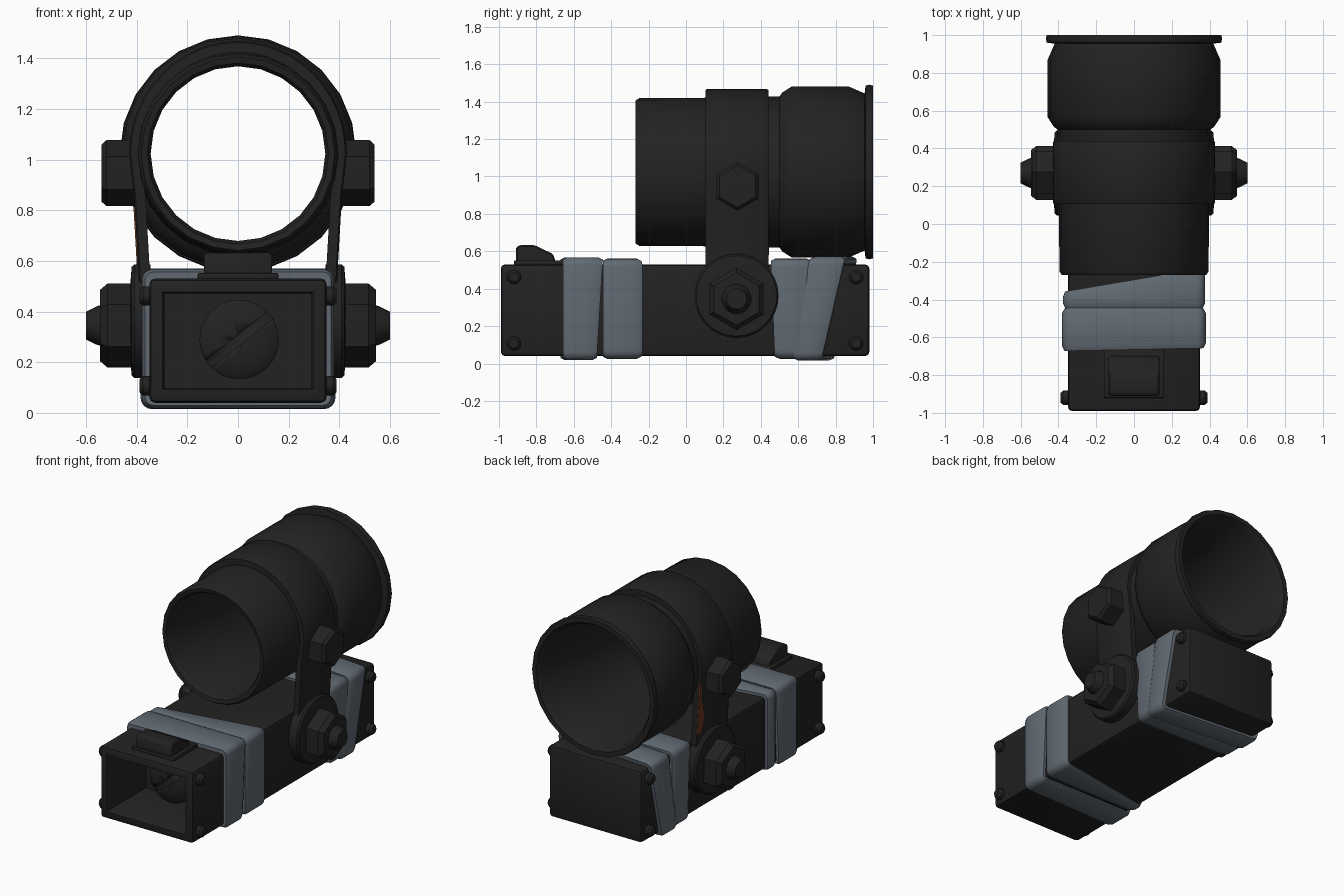
import bpy, bmesh, math
from mathutils import Matrix

if "Cube" in bpy.data.objects:
    bpy.data.objects.remove(bpy.data.objects["Cube"])

def mat(name, c):
    m = bpy.data.materials.new(name)
    m.diffuse_color = (*c, 1)
    m.use_nodes = True
    m.node_tree.nodes["Principled BSDF"].inputs["Base Color"].default_value = m.diffuse_color
    return m

BLACK = mat("black_metal", (0.016, 0.016, 0.016))
TAPE = mat("grey_tape", (0.12, 0.145, 0.17))
RUST = mat("rust_brown", (0.15, 0.04, 0.015))

def finish(name, bm, material, angle=35):
    bmesh.ops.remove_doubles(bm, verts=bm.verts, dist=1e-5)
    bmesh.ops.recalc_face_normals(bm, faces=bm.faces)
    me = bpy.data.meshes.new(name)
    bm.to_mesh(me)
    bm.free()
    ob = bpy.data.objects.new(name, me)
    bpy.context.collection.objects.link(ob)
    me.materials.append(material)
    bpy.ops.object.select_all(action='DESELECT')
    ob.select_set(True)
    bpy.context.view_layer.objects.active = ob
    bpy.ops.object.shade_smooth_by_angle(angle=math.radians(angle))
    return ob

def grid(bm, rings, close_rings=False):
    """Skin closed rings of points; optionally join the last ring to the first."""
    vs = [[bm.verts.new(p) for p in r] for r in rings]
    n, m = len(vs), len(vs[0])
    for i in range(n if close_rings else n - 1):
        for j in range(m):
            a, b = vs[i], vs[(i + 1) % n]
            bm.faces.new((a[j], a[(j + 1) % m], b[(j + 1) % m], b[j]))
    if not close_rings:
        bm.faces.new(vs[0])
        bm.faces.new(vs[-1])

def lathe(name, prof, axis, centre, segs=24, phase=0.0, closed=False):
    """Revolve (radius, position) points about the x or y axis."""
    rings = []
    for r, t in prof:
        ring = []
        for k in range(segs):
            a = phase + 2 * math.pi * k / segs
            u, w = r * math.cos(a), r * math.sin(a)
            p = (t, u, w) if axis == 'x' else (u, t, w)
            ring.append([p[i] + centre[i] for i in range(3)])
        rings.append(ring)
    bm = bmesh.new()
    grid(bm, rings, closed)
    return finish(name, bm, BLACK)

def box(name, lo, hi, bev=0.0, material=BLACK, rot=None):
    bm = bmesh.new()
    bmesh.ops.create_cube(bm, size=1)
    for v in bm.verts:
        v.co = [(lo[i] + hi[i]) / 2 + v.co[i] * (hi[i] - lo[i]) for i in range(3)]
    if bev:
        bmesh.ops.bevel(bm, geom=bm.edges[:], offset=bev, segments=2, profile=0.5, affect='EDGES')
    if rot:
        bmesh.ops.rotate(bm, verts=bm.verts, cent=[(lo[i] + hi[i]) / 2 for i in range(3)],
                         matrix=Matrix.Rotation(rot, 3, 'Y'))
    return finish(name, bm, material)

# Long housing with a deep rectangular recess in its front
bm = bmesh.new()
bmesh.ops.create_cube(bm, size=1)
for v in bm.verts:
    v.co = (v.co.x * 0.70, -0.005 + v.co.y * 1.97, 0.285 + v.co.z * 0.49)
bmesh.ops.bevel(bm, geom=bm.edges[:], offset=0.022, segments=2, profile=0.5, affect='EDGES')
bm.normal_update()
front = max((f for f in bm.faces if f.normal.y < -0.99), key=lambda f: f.calc_area())
bmesh.ops.inset_region(bm, faces=[front], thickness=0.042)
bmesh.ops.inset_region(bm, faces=[front], thickness=0.01, depth=-0.012)
new = bmesh.ops.extrude_discrete_faces(bm, faces=[front])["faces"][0]
for v in new.verts:
    v.co.y += 0.4
finish("housing", bm, BLACK)

# Slotted screw head inside the recess
head = lathe("slotted_head", [(0.157, -0.56), (0.157, -0.73), (0.14, -0.745), (0.08, -0.757), (0.02, -0.76)],
             'y', (0.005, 0, 0.29), 32)
cutter = box("slot_cutter", (-0.195, -0.8, 0.272), (0.205, -0.725, 0.308), rot=-math.radians(38))
md = head.modifiers.new("slot", 'BOOLEAN')
md.operation, md.object = 'DIFFERENCE', cutter
bpy.context.view_layer.objects.active = head
bpy.ops.object.modifier_apply(modifier="slot")
bpy.data.objects.remove(cutter)

# Top latch: side profile extruded across x, on a base plate
bm = bmesh.new()
side = [(-0.91, 0.52), (-0.91, 0.62), (-0.89, 0.633), (-0.81, 0.633), (-0.71, 0.585), (-0.69, 0.52)]
grid(bm, [[(x, y, z) for y, z in side] for x in (-0.135, 0.135)])
bmesh.ops.bevel(bm, geom=bm.edges[:], offset=0.008, segments=1, affect='EDGES')
finish("latch", bm, BLACK)
box("latch_plate", (-0.16, -0.92, 0.52), (0.16, -0.66, 0.552), 0.008)

# Open tube with wide rear bell and flange
lathe("tube", [(0.345, -0.245), (0.358, -0.265), (0.382, -0.27), (0.395, -0.25), (0.397, 0.10),
               (0.405, 0.50), (0.425, 0.515), (0.457, 0.565), (0.457, 0.87), (0.42, 0.955),
               (0.462, 0.96), (0.467, 0.98), (0.462, 1.0), (0.43, 1.0), (0.41, 0.97),
               (0.385, 0.6), (0.345, 0.3)], 'y', (0, 0, 1.024), 24, closed=True)

# Strap over the tube, running down both sides of the housing
path = [(0.385, 0.30), (0.39, 0.50), (0.41, 0.85)]
path += [(0.43 * math.cos(math.pi * k / 24), 1.024 + 0.445 * math.sin(math.pi * k / 24)) for k in range(25)]
path += [(-x, z) for x, z in reversed(path[:3])]
rings = []
for i, (x, z) in enumerate(path):
    (x0, z0), (x1, z1) = path[max(i - 1, 0)], path[min(i + 1, len(path) - 1)]
    l = math.hypot(x1 - x0, z1 - z0)
    nx, nz = (z1 - z0) / l, -(x1 - x0) / l
    rings.append([(x - nx * d, y, z - nz * d) for d, y in
                  ((0.045, 0.105), (0.006, 0.105), (0, 0.115), (0, 0.43), (0.006, 0.44), (0.045, 0.44))])
bm = bmesh.new()
grid(bm, rings)
finish("strap", bm, BLACK)

# Rust patch on the left strap edge
bm = bmesh.new()
patch = [(0.443, 0.58), (0.40, 0.60), (0.375, 0.70), (0.41, 0.80), (0.425, 0.90), (0.443, 0.95)]
grid(bm, [[(-0.391 - 0.057 * (z - 0.5) - d, y, z) for y, z in patch] for d in (-0.004, 0.004)])
finish("rust_patch", bm, RUST)

# Bolts, washers and corner screws on both sides
for s, tag in ((1, "right"), (-1, "left")):
    def turned(name, prof, y, z, segs, phase=0.0):
        lathe(f"{name}_{tag}", [(r, s * t) for r, t in prof], 'x', (0, y, z), segs, phase)
    turned("washer", [(0.225, 0.345), (0.225, 0.408), (0.215, 0.42), (0.15, 0.425)], 0.27, 0.362, 32)
    turned("lower_nut", [(0.166, 0.40), (0.166, 0.515), (0.14, 0.546)], 0.27, 0.345, 6, math.pi / 6)
    turned("lower_cap", [(0.085, 0.53), (0.075, 0.56), (0.055, 0.60)], 0.27, 0.345, 16)
    turned("upper_nut", [(0.13, 0.38), (0.13, 0.52), (0.112, 0.54)], 0.275, 0.947, 6, math.pi / 6)
    for y in (-0.92, 0.91):
        for z in (0.107, 0.462):
            turned("corner_screw", [(0.038, 0.34), (0.038, 0.375), (0.025, 0.39)], y, z, 12)

# Tape wraps: rounded-rectangle loops with slanted edges
def wrap(name, hx, hz, y0, y1):
    r, zc, outline = 0.045, 0.293, []
    for q, (sx, sz) in enumerate(((1, 1), (-1, 1), (-1, -1), (1, -1))):
        for k in range(5):
            a = math.pi / 2 * (q + k / 4)
            outline.append((sx * (hx - r), sz * (hz - r), math.cos(a), math.sin(a)))
    rings = []
    for side, inn, d in ((0, 0, -0.04), (0, 0, -0.012), (0, 0.025, 0), (1, -0.025, 0), (1, 0, -0.012), (1, 0, -0.04)):
        ring = []
        for cx, cz, ca, sa in outline:
            x, z = cx + (r + d) * ca, zc + cz + (r + d) * sa
            ring.append((x, (y1 if side else y0)(x, z) + inn, z))
        rings.append(ring)
    bm = bmesh.new()
    grid(bm, rings, True)
    finish(name, bm, TAPE, 50)

wrap("front_tape_a", 0.380, 0.275, lambda x, z: -0.665 + 0.02 * x, lambda x, z: -0.46 + 0.06 * (z - 0.3))
wrap("front_tape_b", 0.376, 0.268, lambda x, z: -0.445, lambda x, z: -0.295 + 0.17 * x)
wrap("rear_tape_a", 0.376, 0.268, lambda x, z: 0.475 - 0.04 * z - 0.03 * (x - 0.37), lambda x, z: 0.67)
wrap("rear_tape_b", 0.385, 0.278, lambda x, z: 0.57 + 0.16 * z - 0.08 * (x - 0.37),
     lambda x, z: 0.72 + 0.23 * z - 0.09 * (x - 0.37))
